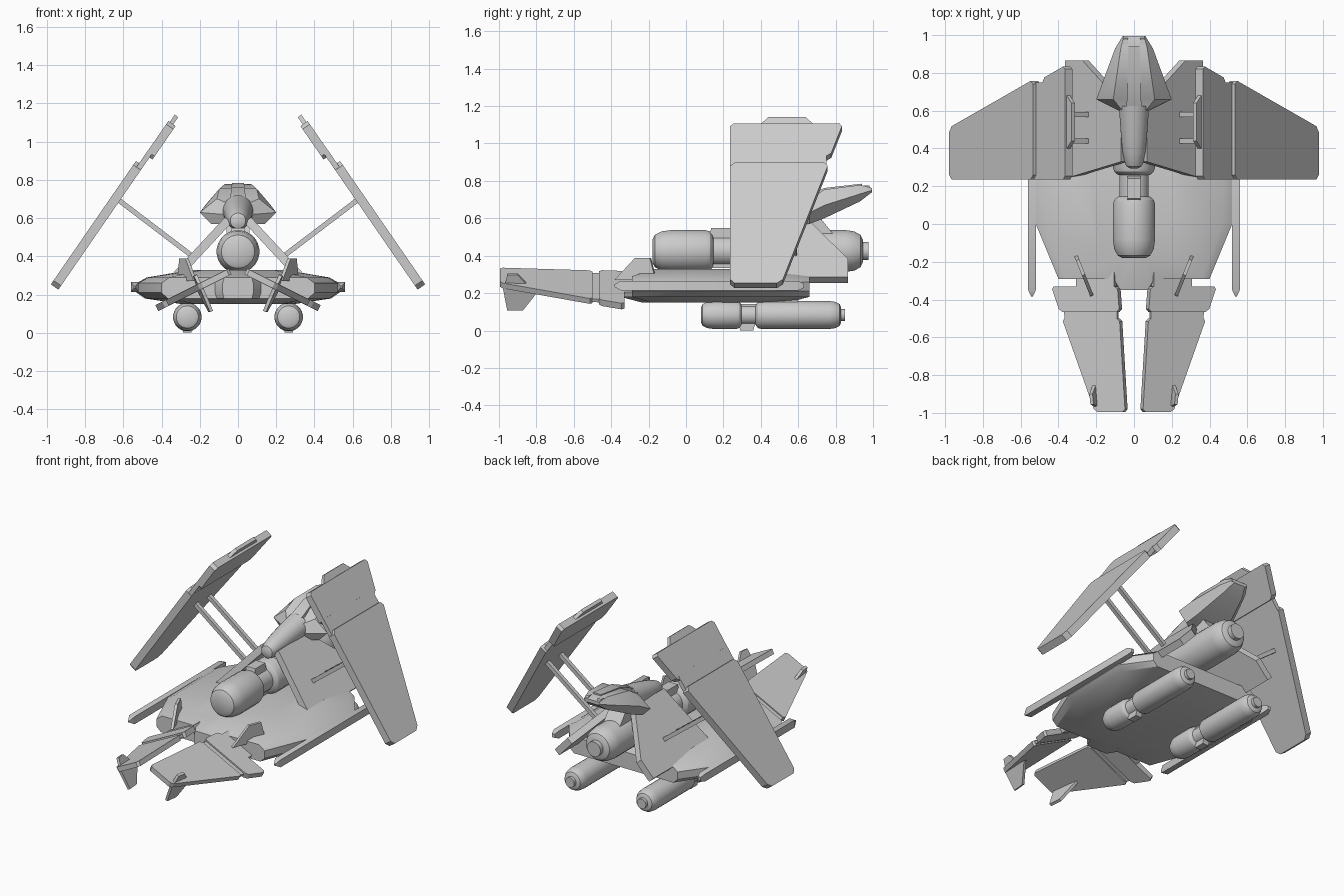
import bpy, bmesh, math
from mathutils import Vector
from mathutils.geometry import normal

if "Cube" in bpy.data.objects:
    bpy.data.objects.remove(bpy.data.objects["Cube"], do_unlink=True)

grey = bpy.data.materials.new("hull_grey")
grey.use_nodes = True
grey.diffuse_color = (.6, .6, .6, 1)
grey.node_tree.nodes["Principled BSDF"].inputs["Base Color"].default_value = grey.diffuse_color
parts = []


def loft(name, rings, mirror=False):
    """Skin a list of equal-length point rings and cap both ends."""
    bm = bmesh.new()
    rows = [[bm.verts.new(point) for point in ring] for ring in rings]
    count = len(rows[0])
    for near, far in zip(rows, rows[1:]):
        for i in range(count):
            j = (i + 1) % count
            bm.faces.new((near[i], near[j], far[j], far[i]))
    bm.faces.new(rows[0])
    bm.faces.new(rows[-1])
    bmesh.ops.recalc_face_normals(bm, faces=bm.faces)
    mesh = bpy.data.meshes.new(name)
    bm.to_mesh(mesh)
    bm.free()
    mesh.materials.append(grey)
    obj = bpy.data.objects.new(name, mesh)
    bpy.context.collection.objects.link(obj)
    if mirror:
        obj.modifiers.new("mirror", 'MIRROR')
    parts.append(obj)


def chamfer(points, cut):
    """Cut every corner of an outline by the same length."""
    result = []
    for i, point in enumerate(points):
        for neighbour in (points[i - 1], points[(i + 1) % len(points)]):
            result.append(point + (neighbour - point).normalized() * cut)
    return result


def slab(name, place, outline, thickness, cut=0, mirror=True):
    """Flat plate centred on a 2D outline that place() puts into space."""
    points = [Vector(place(a, b)) for a, b in outline]
    offset = normal(points[:3]) * thickness / 2
    if cut:
        points = chamfer(points, cut)
    loft(name, [[p - offset for p in points], [p + offset for p in points]], mirror)


def quad(start, end, start_span, end_span):
    """Four-sided outline: a span along the first axis at each height."""
    return [(start_span[0], start), (start_span[1], start),
            (end_span[1], end), (end_span[0], end)]


def circle(x, y, z, radius, sides=24):
    angles = [math.tau * (i + .5) / sides for i in range(sides)]
    return [(x + radius * math.cos(a), y, z + radius * math.sin(a)) for a in angles]


def drum(name, x, z, front, back, radius, nose=0, tail=0, mirror=False):
    """Cylinder along y, optionally with rounded, flat-tipped ends."""
    steps = [math.radians(angle) for angle in range(0, 91, 30)]
    ends = []
    for y, length in ((front, nose), (back, -tail)):
        ends.append([circle(x, y + length * (1 - math.cos(a)), z,
                            radius * (.55 + .45 * math.sin(a)))
                     for a in (steps if length else steps[-1:])])
    loft(name, ends[0] + ends[1][::-1], mirror)


# Hull: one plan outline, stacked in scaled layers
half_plan = [(.08, -.35), (.12, -.29), (.4, -.29), (.52, 0), (.53, .48), (.4, .66)]
plan = half_plan + [(-x, y) for x, y in reversed(half_plan)]
middle = .15
layers = [(.55, .15), (.92, .18), (1, .21), (1, .26), (.9, .29), (.45, .33)]
loft("hull", [[(x * size, middle + (y - middle) * (1 + size) / 2 if size < .9
                else y, z) for x, y in plan] for size, z in layers])

# Side rails with pointed front ends
loft("side_rail", [[(.54 + .02 * size * i, y, .24 + .025 * size * j)
                    for i, j in ((-1, -1), (1, -1), (1, 1), (-1, 1))]
                   for y, size in ((-.385, .2), (-.35, 1), (.6, 1), (.63, .5))], True)


# Folded wings: all panels share one slope
def wing(name, shift, thickness, cut, *edges):
    slab(name, lambda y, z: (1.125 + shift - .69 * z, y, z), quad(*edges), thickness, cut)


front = .235
wing("wing_lower_panel", 0, .048, .025, .24, .885, (front, .51), (front, .765))
wing("wing_joint", -.012, .028, 0, .86, .95, (front, .75), (front, .75))
wing("wing_upper_panel", -.024, .046, .02, .92, 1.095, (front, .77), (front, .84))
wing("wing_tip", -.02, .022, 0, 1.08, 1.135, (.38, .7), (.44, .64))
for y in (.44, .58):
    slab("wing_strut", lambda x, width: (x, y + width, .22 + .76 * x),
         quad(-.013, .013, (.25, .63), (.25, .63)), .026)

# Inner fins leaning against the main pod
slab("inner_fin", lambda y, z: (.6 - .93 * z, y, z),
     [(.24, .27), (.865, .27), (.865, .37), (.64, .59), (.33, .59)], .045)


# Pods: the main one is an enlarged, flipped version of the lower pair
def pod(name, x, start, z, size, up, mirror):
    def section(part, near, far, radius, nose=0, tail=0):
        drum(name + part, x, z, start + near * size, start + far * size,
             radius * size, nose * size, tail * size, mirror)

    section("_nose", 0, .22, .075, .065, .03)
    section("_waist", .2, .32, .052)
    section("_body", .29, .75, .075, .03, .06)
    section("_nozzle", .74, .77, .033)
    slab(name + "_saddle", lambda y, h: (x, start + y * size, z + h * size * up),
         quad(-.06, .082, (.17, .32), (.21, .28)), .045 * size, 0, mirror)


pod("main_pod", 0, -.18, .425, 1.5, 1, False)
pod("lower_pod", .265, .08, .083, 1, -1, True)
slab("lower_pod_pylon", lambda y, z: (.265, y, z),
     quad(.14, .2, (.42, .6), (.42, .6)), .05)

# Canopy on its pedestal
canopy = []
for step in range(7):
    t = (step / 6) ** 2
    canopy.append(circle(0, .295 + .33 * t, .585 + .055 * t, .08 * (.25 + .75 * t ** .3)))
loft("canopy", canopy)
slab("canopy_pedestal", lambda y, z: (0, y, z),
     quad(.5, .6, (.34, .8), (.38, .72)), .12, 0, False)

# Faceted tail shell: station, half width, edge height, depth
stations = [(.6, .08, .62, .05), (.66, .2, .63, .06), (.74, .17, .67, .07),
            (.93, .1, .73, .04), (.995, .06, .75, .01)]
shell = []
for y, width, edge, depth in stations:
    crown, keel = .03 + .4 * width, .7 * width
    top, bottom = edge + 1.2 * depth, edge - depth
    shell.append([(-width, y, edge), (-crown, y, top), (crown, y, top),
                  (width, y, edge), (keel, y, bottom), (-keel, y, bottom)])
loft("tail_shell", shell)
loft("shell_ridge", [[(-w, y, z - .03), (-w, y, z), (w, y, z), (w, y, z - .03)]
                     for y, w, z in ((.61, .04, .705), (.74, .035, .762), (.94, .03, .785))])
slab("shell_rear_cap", lambda y, z: (.045, y, z),
     quad(.745, .775, (.95, .995), (.95, .98)), .025)


# Front foils: sloped plates split by a thin joint
def foil(name, thickness, cut, *edges):
    slab(name, lambda x, y: (x, y, .342 - x / 2), quad(*edges), thickness, cut)


foil("foil_front", .032, .015, -.5, -.995, (.07, .375), (.04, .2))
foil("foil_joint", .018, 0, -.44, -.52, (.085, .37), (.085, .36))
foil("foil_rear", .036, .015, -.33, -.465, (.08, .43), (.07, .385))
foil("foil_mount", .03, 0, -.25, -.36, (.1, .3), (.1, .3))


# Tip fins stand square to the foils
def tip_fin(name, height, base, tip):
    slab(name, lambda y, h: (.29 + .1 * y + .4 * h, y, .238 + .9 * h),
         quad(0, height, base, tip), .018)


tip_fin("tip_fin_upper", .07, (-.97, -.84), (-.955, -.9))
tip_fin("tip_fin_lower", -.14, (-.98, -.77), (-.955, -.87))

# Small upright winglets on the hull front
slab("hull_winglet", lambda y, z: (.375 + .4 * y, y, z),
     quad(.27, .388, (-.38, -.16), (-.27, -.19)), .018)

# Smooth round surfaces while keeping edges crisp
for obj in parts:
    obj.select_set(True)
bpy.context.view_layer.objects.active = parts[0]
bpy.ops.object.shade_smooth_by_angle(angle=math.radians(30))
